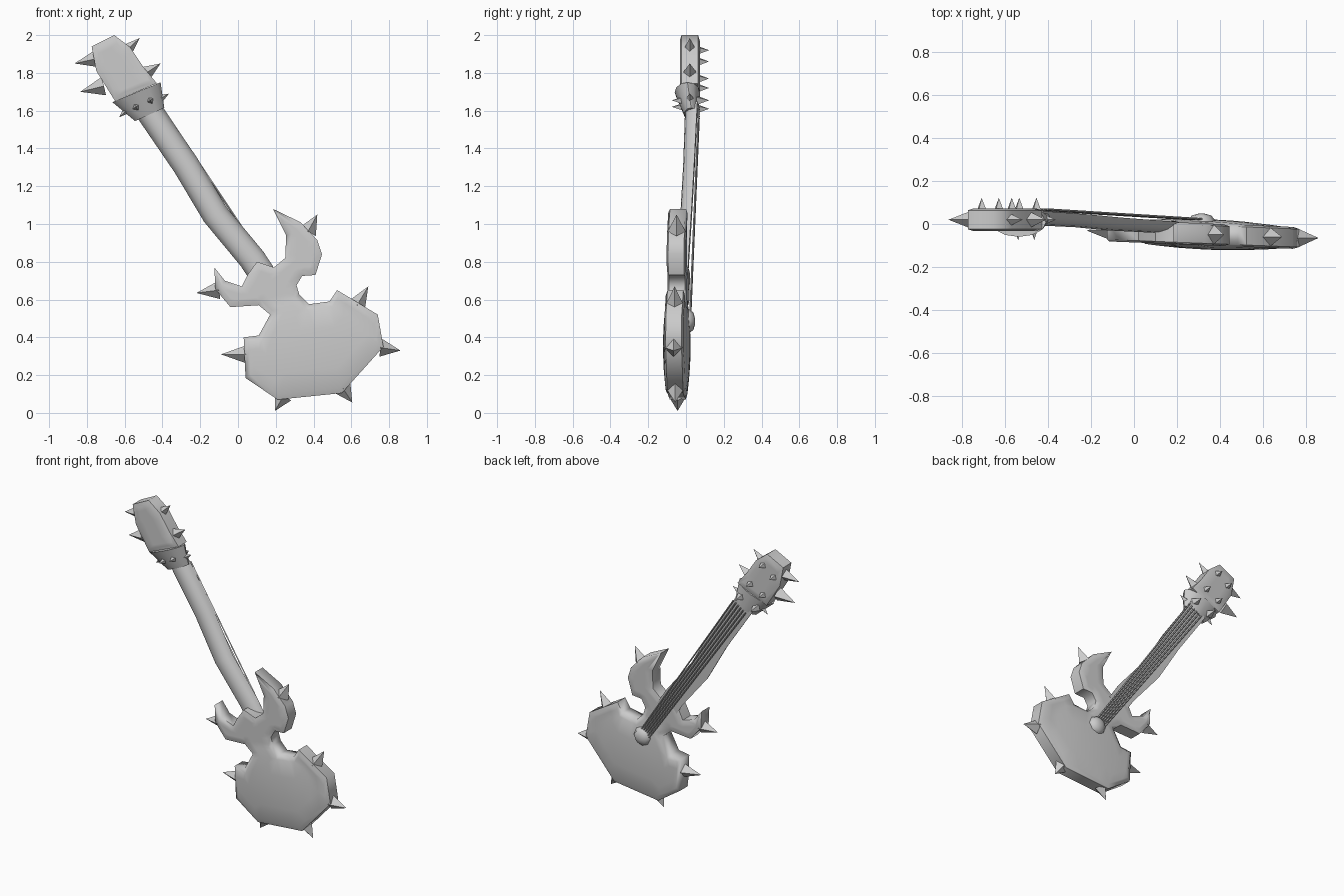
import bpy, bmesh, math
from mathutils import Vector

cube = bpy.data.objects.get("Cube")
if cube:
    bpy.data.objects.remove(cube)

grey = bpy.data.materials.new("plain grey")
grey.use_nodes = True
grey.diffuse_color = (0.6, 0.6, 0.6, 1)
grey.node_tree.nodes["Principled BSDF"].inputs["Base Color"].default_value = (0.6, 0.6, 0.6, 1)


def finish(name, bm, angle=50):
    """Turn a bmesh into a shaded object."""
    bmesh.ops.recalc_face_normals(bm, faces=bm.faces[:])
    mesh = bpy.data.meshes.new(name)
    bm.to_mesh(mesh)
    bm.free()
    mesh.materials.append(grey)
    obj = bpy.data.objects.new(name, mesh)
    bpy.context.collection.objects.link(obj)
    bpy.ops.object.select_all(action='DESELECT')
    obj.select_set(True)
    bpy.context.view_layer.objects.active = obj
    bpy.ops.object.shade_smooth_by_angle(angle=math.radians(angle))
    return obj


def plate(name, outline, half, rim, raise_by, centre_y, dome):
    """Thick plate with softened caps; dome(x, z) swells the caps."""
    bm = bmesh.new()
    front = bm.faces.new([bm.verts.new((x, -half, z)) for x, z in outline])
    extruded = bmesh.ops.extrude_face_region(bm, geom=[front], use_keep_orig=True)["geom"]
    for v in extruded:
        if isinstance(v, bmesh.types.BMVert):
            v.co.y = half
    bmesh.ops.recalc_face_normals(bm, faces=bm.faces[:])
    caps = [f for f in bm.faces if len(f.verts) == len(outline)]
    bmesh.ops.inset_individual(bm, faces=caps, thickness=rim, depth=raise_by,
                               use_even_offset=False)
    caps = [f for f in bm.faces if len(f.verts) == len(outline)]
    tris = bmesh.ops.triangulate(bm, faces=caps)["faces"]
    edges = list({e for f in tris for e in f.edges})
    bmesh.ops.subdivide_edges(bm, edges=edges, cuts=3, use_grid_fill=True)
    for v in bm.verts:
        x, y, z = v.co
        swell = dome(x, z) if abs(y) > half + 0.001 else 0
        v.co.y = y + math.copysign(swell, y) + centre_y(x)
    return finish(name, bm, 65)


def loft(name, rings, angle=50):
    """Closed skin over rings of equal length."""
    bm = bmesh.new()
    loops = [[bm.verts.new(p) for p in ring] for ring in rings]
    n = len(loops[0])
    for a, b in zip(loops, loops[1:]):
        for i in range(n):
            j = (i + 1) % n
            bm.faces.new((a[i], a[j], b[j], b[i]))
    bm.faces.new(loops[0])
    bm.faces.new(loops[-1])
    return finish(name, bm, angle)


def spike(name, base, tip, radius):
    """Four-sided pyramid."""
    base, tip = Vector(base), Vector(tip)
    d = (tip - base).normalized()
    u = Vector((0, 1, 0)) if abs(d.y) < 0.7 else Vector((0.84, 0, 0.54))
    v = d.cross(u).normalized()
    bm = bmesh.new()
    ring = [bm.verts.new(base + k * radius) for k in (u, v, -u, -v)]
    top = bm.verts.new(tip)
    for i in range(4):
        bm.faces.new((ring[i], ring[(i + 1) % 4], top))
    bm.faces.new(ring)
    finish(name, bm, 30)


# Horned body
def body_y(x):
    return -0.035 - 0.04 * x


def body_dome(x, z):
    r = ((x - 0.35) / 0.34) ** 2 + ((z - 0.35) / 0.27) ** 2
    return 0.02 * max(0, 1 - r)


body = [(.17, .52), (.11, .41), (.03, .4), (.04, .185), (.21, .07), (.55, .105),
        (.77, .35), (.74, .52), (.525, .65), (.485, .59), (.375, .575), (.325, .625),
        (.31, .675), (.34, .725), (.41, .73), (.445, .84), (.42, .915), (.33, 1.01),
        (.185, 1.08), (.255, .94), (.25, .82), (.19, .77), (.1, .8), (.05, .73),
        (.02, .67), (-.07, .7), (-.125, .77), (-.12, .655), (-.04, .56), (.11, .57)]
plate("body", body, 0.042, 0.03, 0.009, body_y, body_dome)

# Headstock
head = [(-.775, 1.94), (-.75, 1.81), (-.65, 1.65), (-.43, 1.745), (-.5, 1.83),
        (-.57, 1.935), (-.655, 2)]
plate("headstock", head, 0.044, 0.03, 0.009, lambda x: 0.02, lambda x, z: 0)


# Tapered collar under the headstock
def ellipse(left, right, y_min, y_max, sides=12):
    a, b = Vector((left[0], 0, left[1])), Vector((right[0], 0, right[1]))
    mid, arm = (a + b) / 2, (b - a) / 2
    ring = []
    for i in range(sides):
        t = math.tau * i / sides
        p = mid + arm * math.cos(t)
        p.y = (y_min + y_max) / 2 + (y_max - y_min) / 2 * math.sin(t)
        ring.append(p)
    return ring


loft("collar", [ellipse((-.665, 1.645), (-.41, 1.75), -.06, .075),
                ellipse((-.545, 1.545), (-.39, 1.615), -.01, .065)])

# Neck: flat playing face, rounded underside
across = Vector((0.84, 0, 0.54))
rings = []
for x, z, y, depth in [(-.48, 1.61, .06, .065), (-.275, 1.31, .045, .06),
                       (-.12, 1.05, .03, .06), (.075, .815, .015, .055),
                       (.15, .7, .01, .05)]:
    mid = Vector((x, y, z))
    rings.append([mid + across * 0.071 * math.cos(math.pi * i / 8)
                  - Vector((0, depth * math.sin(math.pi * i / 8), 0)) for i in range(9)])
loft("neck", rings)

# Strings
for i in range(6):
    k = (i - 2.5) / 2.5
    ends = [Vector((-.45, .068, 1.59)) + across * 0.055 * k,
            Vector((.3, .022, .5)) + across * 0.035 * k]
    side, up = across * 0.005, Vector((0, 0.005, 0))
    loft(f"string_{i + 1}", [[p + side, p + up, p - side, p - up] for p in ends], 30)

# Bridge knob
knob = []
for r, y in [(.065, -.03), (.065, .015), (.045, .04), (.015, .048)]:
    knob.append([Vector((.315 + r * math.cos(math.tau * i / 8), y,
                         .485 + r * math.sin(math.tau * i / 8))) for i in range(8)])
loft("bridge_knob", knob)

# Spikes round the rim of the body: base x, z then tip x, z
for bx, bz, tx, tz in [(.045, .31, -.09, .31), (.24, .09, .195, .01),
                       (.555, .13, .605, .055), (.755, .345, .86, .33),
                       (.63, .57, .69, .67), (-.1, .65, -.22, .635),
                       (.37, .96, .42, 1.05)]:
    y = body_y(bx)
    spike("body_spike", (bx, y, bz), (tx, y, tz), 0.048)

# Spikes on the edges of the headstock and collar
for bx, bz, tx, tz, r in [(-.75, 1.875, -.865, 1.85, .045), (-.71, 1.73, -.835, 1.7, .05),
                          (-.61, 1.9, -.52, 1.985, .045), (-.5, 1.79, -.41, 1.85, .045),
                          (-.42, 1.66, -.365, 1.69, .025), (-.57, 1.62, -.63, 1.565, .03)]:
    spike("head_edge_spike", (bx, .02, bz), (tx, .02, tz), r)

# Spikes on the playing side of the headstock and collar
for x, z in [(-.71, 1.86), (-.63, 1.92), (-.63, 1.72), (-.535, 1.77),
             (-.57, 1.61), (-.455, 1.655)]:
    spike("head_face_spike", (x, .055, z), (x, .122, z), 0.03)

# Small studs on the other side of the collar
for x, z in [(-.54, 1.62), (-.465, 1.655)]:
    spike("collar_stud", (x, -.02, z), (x, -.075, z), 0.022)
